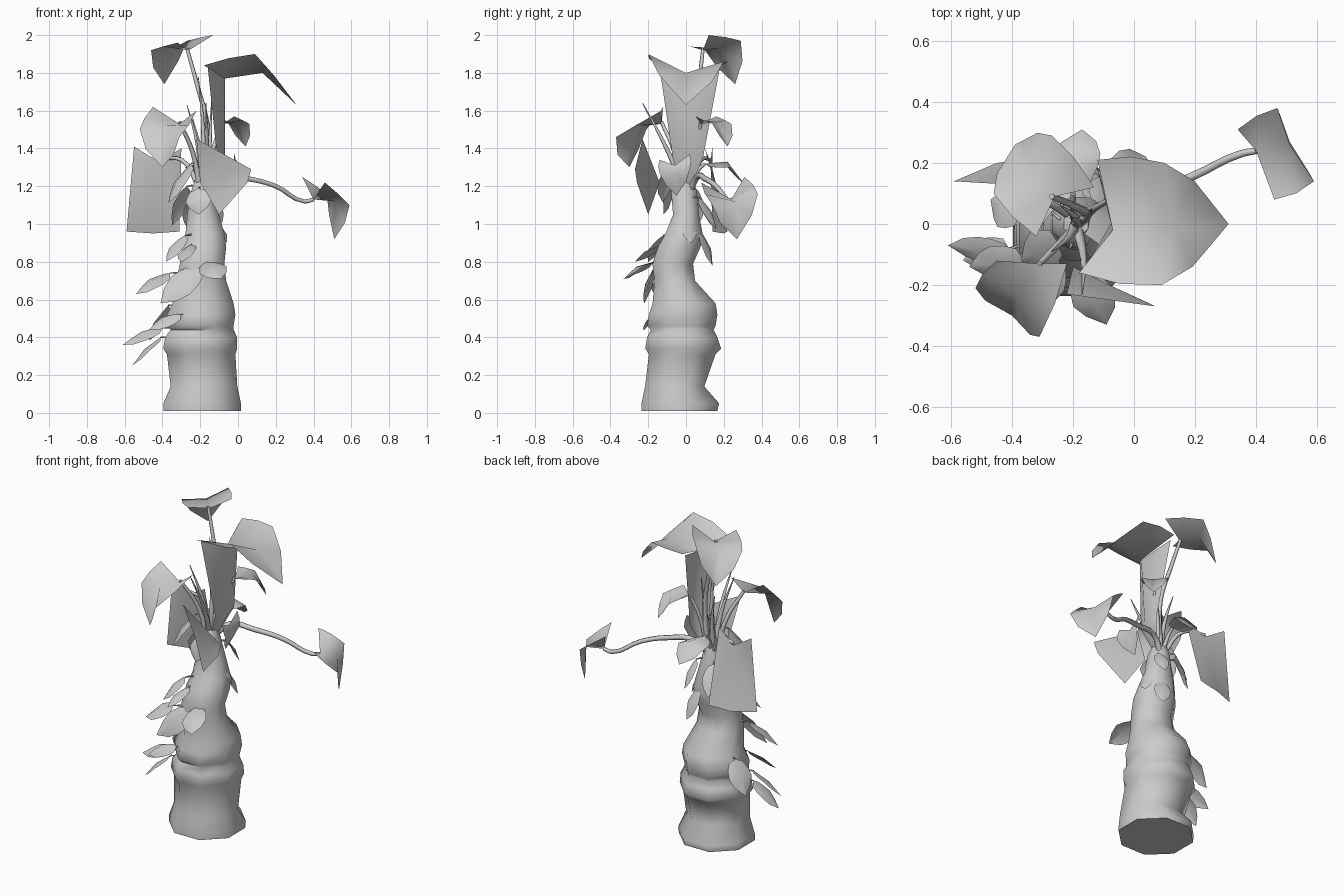
import bpy, bmesh, math
from mathutils import Vector as V

cube = bpy.data.objects.get("Cube")
if cube:
    bpy.data.objects.remove(cube)

grey = bpy.data.materials.new("plain grey")
grey.use_nodes = True
grey.diffuse_color = (0.6, 0.6, 0.6, 1)
grey.node_tree.nodes["Principled BSDF"].inputs["Base Color"].default_value = (0.6, 0.6, 0.6, 1)


def add_mesh(name, mesh):
    mesh.materials.clear()
    mesh.materials.append(grey)
    for face in mesh.polygons:
        face.use_smooth = True
    obj = bpy.data.objects.new(name, mesh)
    bpy.context.collection.objects.link(obj)
    return obj


def sheet(name, points, faces):
    mesh = bpy.data.meshes.new(name)
    mesh.from_pydata([tuple(p) for p in points], [], faces)
    return add_mesh(name, mesh)


def leaf(name, base, mid, tip, left, right, left_lobe=None, right_lobe=None):
    """Folded leaf: a central rib with a rounded half on each side."""
    base, mid, tip = V(base), V(mid), V(tip)
    points = [base, mid, tip]
    for edge, lobe in ((left, left_lobe), (right, right_lobe)):
        edge = V(edge)
        side = edge - mid
        lobe = V(lobe) if lobe else base.lerp(mid, 0.2) + side * 0.65
        points += [lobe, lobe.lerp(edge, 0.5) + side * 0.08, edge,
                   edge.lerp(tip, 0.5) + side * 0.2, edge.lerp(tip, 0.85) + side * 0.06]
    faces = [(0, 3, 4, 1), (1, 4, 5), (1, 5, 6), (1, 6, 7, 2),
             (0, 1, 9, 8), (1, 10, 9), (1, 11, 10), (1, 2, 12, 11)]
    return sheet(name, points, faces)


def small_leaf(name, base, tip, width):
    """Oval leaf hanging outward from the trunk axis."""
    base, tip = V(base), V(tip)
    run = tip - base
    out = V((base.x + 0.19, base.y + 0.03, 0.08)).normalized()
    side = run.cross(out).normalized() * width / 2
    normal = side.cross(run).normalized() * width * 0.15
    mid = base.lerp(tip, 0.5)
    leaf(name, base, mid + normal, tip, mid + side, mid - side)


def stem(name, points, radius, end=0.6):
    """Thin rounded tube through the points, tapering to its end."""
    curve = bpy.data.curves.new(name, "CURVE")
    curve.dimensions = "3D"
    curve.bevel_depth = radius
    curve.bevel_resolution = 1
    curve.resolution_u = 4
    curve.use_fill_caps = True
    spline = curve.splines.new("BEZIER")
    spline.bezier_points.add(len(points) - 1)
    for i, (knot, p) in enumerate(zip(spline.bezier_points, points)):
        knot.co = p
        knot.handle_left_type = knot.handle_right_type = "AUTO"
        knot.radius = 1 + (end - 1) * i / (len(points) - 1)
    helper = bpy.data.objects.new(name + " path", curve)
    bpy.context.collection.objects.link(helper)
    bpy.context.view_layer.update()
    graph = bpy.context.evaluated_depsgraph_get()
    mesh = bpy.data.meshes.new_from_object(helper.evaluated_get(graph))
    bpy.data.objects.remove(helper)
    return add_mesh(name, mesh)


# Trunk: eight-sided rings as height, x range, y range
rings = [(0.01, -.4, .02, -.24, .17), (.05, -.4, .02, -.24, .18), (.14, -.36, .0, -.22, .1),
         (.31, -.38, -.01, -.2, .16), (.34, -.4, 0, -.22, .19), (.4, -.39, 0, -.21, .17),
         (.44, -.36, -.02, -.19, .15), (.46, -.37, -.02, -.21, .16), (.52, -.38, -.01, -.2, .17),
         (.58, -.35, -.02, -.18, .16), (.7, -.33, -.06, -.17, .05), (.79, -.31, -.07, -.18, .04),
         (.88, -.3, -.06, -.15, .08), (.95, -.28, -.07, -.11, .09), (1.05, -.27, -.1, -.07, .07),
         (1.17, -.25, -.13, -.08, .06), (1.23, -.23, -.15, -.04, .04)]
bm = bmesh.new()
loops = []
for z, x0, x1, y0, y1 in rings:
    loop = []
    for k in range(8):
        a = math.tau * (k + 0.5) / 8
        loop.append(bm.verts.new(((x0 + x1) / 2 + (x1 - x0) * 0.53 * math.cos(a),
                                  (y0 + y1) / 2 + (y1 - y0) * 0.53 * math.sin(a), z)))
    loops.append(loop)
for low, high in zip(loops, loops[1:]):
    for k in range(8):
        j = (k + 1) % 8
        bm.faces.new((low[k], low[j], high[j], high[k]))
bm.faces.new(loops[0][::-1])
bm.faces.new(loops[-1])
trunk_mesh = bpy.data.meshes.new("trunk")
bm.to_mesh(trunk_mesh)
bm.free()
trunk = add_mesh("trunk", trunk_mesh)
bpy.context.view_layer.objects.active = trunk
trunk.select_set(True)
bpy.ops.object.shade_smooth_by_angle(angle=math.radians(60))

# Crown leaves: base, rib middle, tip, widest edges, lobes
leaf("broad_top_leaf", (-.07, -.02, 1.77), (.13, 0, 1.8), (.31, 0, 1.63), (.1, .2, 1.86),
     (.09, -.2, 1.9), (-.12, .21, 1.85), (-.18, -.16, 1.84))
sheet("broad_leaf_stalk", [(-.16, -.14, 1.83), (-.07, -.02, 1.77), (-.12, .18, 1.83),
                           (-.11, -.07, 1.35), (-.07, .01, 1.35), (-.09, .09, 1.35),
                           (-.18, -.02, 1.18), (-.16, .02, 1.18)],
      [(0, 1, 4, 3), (1, 2, 5, 4), (3, 4, 6), (4, 7, 6), (4, 5, 7)])
leaf("high_back_leaf", (-.26, .09, 1.92), (-.34, .17, 1.93), (-.39, .26, 1.74), (-.27, .29, 1.97),
     (-.46, .1, 1.92), (-.13, .12, 2.0), (-.32, -.04, 1.96))
leaf("branch_leaf", (.4, .24, 1.13), (.51, .26, 1.12), (.51, .27, .92), (.47, .38, 1.16),
     (.59, .14, 1.1), (.34, .31, 1.25), (.46, .08, 1.22))
leaf("front_right_leaf", (-.31, -.13, 1.53), (-.38, -.23, 1.52), (-.4, -.3, 1.3),
     (-.52, -.21, 1.5), (-.31, -.37, 1.46), (-.45, -.12, 1.62), (-.22, -.13, 1.6))
leaf("back_left_leaf", (-.08, .08, 1.53), (-.01, .16, 1.54), (.04, .22, 1.41), (.06, .14, 1.53),
     (-.05, .24, 1.53), (-.02, .05, 1.57), (-.11, .16, 1.57))
leaf("back_leaf", (-.2, .1, 1.32), (-.19, .22, 1.33), (-.17, .31, 1.21), (-.28, .22, 1.3),
     (-.11, .23, 1.3))
leaf("inner_heart_leaf", (-.02, -.06, 1.31), (.0, -.06, 1.27), (-.05, -.05, 1.15),
     (.01, -.14, 1.27), (.0, .02, 1.29), (-.01, -.14, 1.34), (-.02, .02, 1.37))

# Large flat hanging leaves
sheet("front_hanging_leaf", [(-.22, -.23, 1.45), (.07, -.27, 1.29), (.05, -.26, 1.22),
                             (-.1, -.2, 1.05), (-.2, -.14, 1.22), (-.08, -.2, 1.26)],
      [(0, 5, 1), (1, 5, 2), (2, 5, 3), (3, 5, 4), (4, 5, 0)])
sheet("back_hanging_leaf", [(-.55, .14, 1.41), (-.59, .14, .96), (-.45, .2, .95), (-.31, .22, .96),
                            (-.3, .1, 1.4), (-.42, .13, 1.33)],
      [(0, 1, 5), (1, 2, 5), (2, 3, 5), (3, 4, 5)])

# Stems and young shoots from the trunk top
stem("branch", [(-.18, .02, 1.17), (-.1, .06, 1.25), (.05, .1, 1.24), (.2, .16, 1.2),
                (.35, .23, 1.12), (.4, .24, 1.13)], .018)
stem("high_leaf_stem", [(-.17, .03, 1.18), (-.16, .04, 1.5), (-.22, .07, 1.75), (-.27, .09, 1.93)], .016)
stem("front_leaf_stem", [(-.2, -.02, 1.18), (-.24, -.06, 1.38), (-.31, -.13, 1.54)], .016)
stem("back_left_stem", [(-.16, .02, 1.18), (-.13, .05, 1.4), (-.08, .08, 1.54)], .014)
stem("back_stem", [(-.19, .02, 1.18), (-.2, .06, 1.28), (-.2, .1, 1.32)], .014)
stem("hanging_stem", [(-.2, .02, 1.18), (-.3, .08, 1.34), (-.42, .13, 1.34)], .014)
shoots = [(-.17, -.23, 1.64), (-.27, -.09, 1.63), (-.21, .02, 1.78), (-.14, .05, 1.65),
          (-.24, .06, 1.56)]
for i, top in enumerate(shoots):
    root = V((-.19, 0, 1.17))
    bend = root.lerp(V(top), 0.5) + V((0.015, 0, 0.02))
    stem(f"shoot_{i + 1}", [root, bend, top], .02, 0.1)

# Small oval leaves on the trunk: base, tip, width
small = [((-.2, -.17, .77), (-.41, -.22, .58), .15), ((-.36, -.12, .74), (-.54, -.14, .63), .13),
         ((-.4, -.1, .45), (-.61, -.07, .36), .1), ((-.41, -.08, .4), (-.56, -.12, .25), .11),
         ((-.3, -.18, .52), (-.47, -.22, .44), .08), ((-.37, .04, .57), (-.47, .08, .38), .15),
         ((-.28, -.12, .94), (-.38, -.2, .8), .1), ((-.25, -.13, .89), (-.3, -.27, .8), .1),
         ((-.17, -.17, .8), (-.09, -.33, .71), .15), ((-.25, -.06, 1.32), (-.37, -.12, 1.11), .14),
         ((-.27, .04, 1.2), (-.35, .06, .99), .12), ((-.21, -.08, 1.19), (-.21, -.12, 1.05), .14),
         ((-.12, .07, 1.14), (-.1, .16, .98), .08), ((-.14, .08, .96), (-.1, .14, .78), .1),
         ((-.24, .07, 1.14), (-.26, .16, .97), .1), ((-.09, .01, .99), (-.06, .03, .9), .08)]
for i, (base, tip, width) in enumerate(small):
    small_leaf(f"small_leaf_{i + 1}", base, tip, width)
    stem(f"leaf_stalk_{i + 1}", [V(base).lerp(V((-.19, -.03, base[2] + .01)), 0.35), base], .006)
